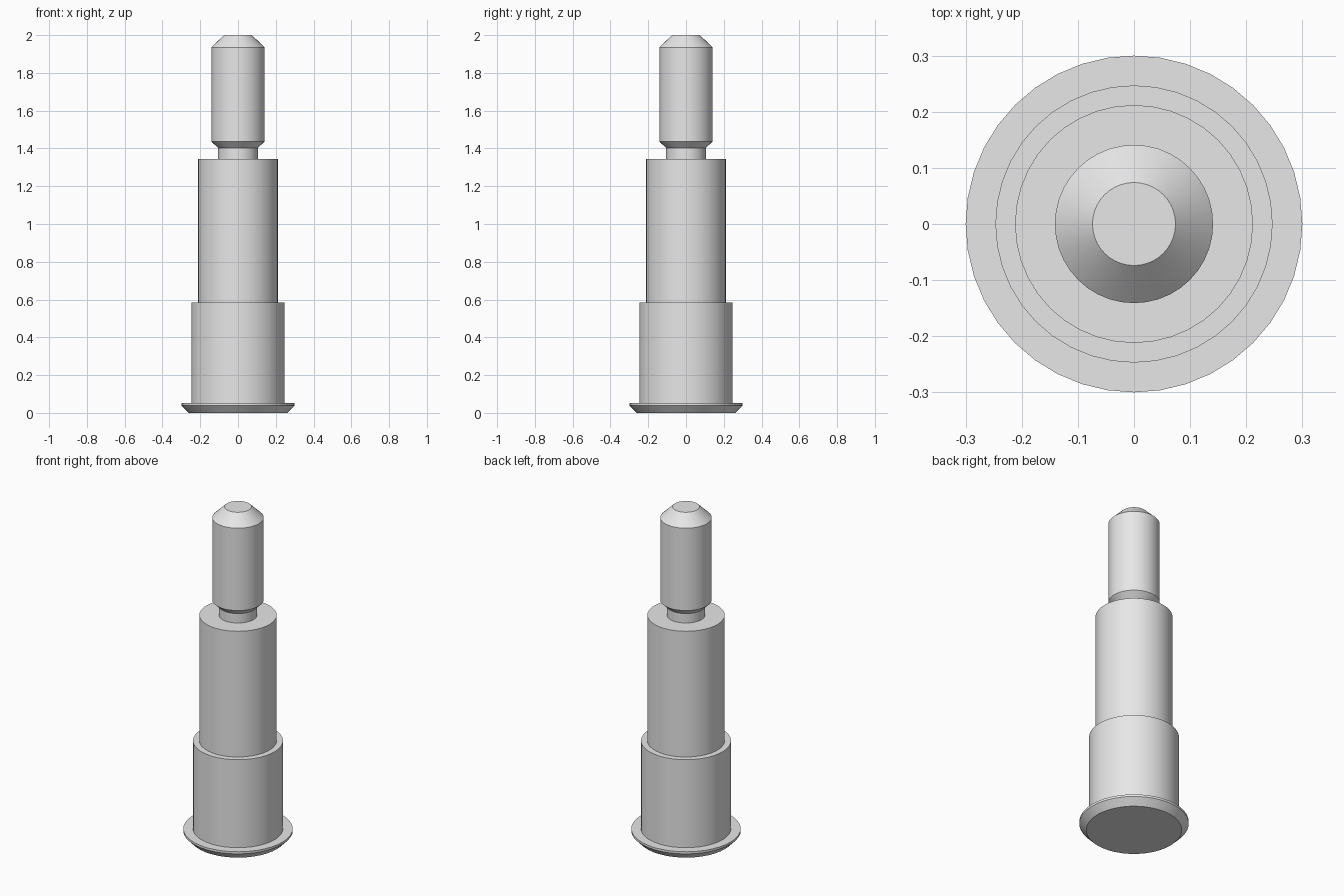
import bpy
import bmesh
import math

SIDES = 40

cube = bpy.data.objects.get("Cube")
if cube:
    bpy.data.objects.remove(cube, do_unlink=True)

steel = bpy.data.materials.new("plain_grey_steel")
steel.use_nodes = True
grey = (0.8, 0.8, 0.8, 1.0)
steel.diffuse_color = grey
steel.node_tree.nodes["Principled BSDF"].inputs["Base Color"].default_value = grey

# Turned profile as (radius, height), from the foot to the tip
profile = [
    (0.262, 0.0), (0.30, 0.04), (0.30, 0.053),    # chamfered flange
    (0.247, 0.053), (0.247, 0.585),               # wide collar
    (0.212, 0.585), (0.212, 1.345),               # main shank
    (0.105, 1.345), (0.105, 1.402),               # undercut neck
    (0.141, 1.437), (0.141, 1.935), (0.074, 2.0)  # chamfered stud
]


def lathe(name, points, material):
    """Turn a profile around z and close both ends with flat caps."""
    bm = bmesh.new()
    rings = []
    for radius, z in points:
        angles = [math.tau * i / SIDES for i in range(SIDES)]
        rings.append([bm.verts.new((radius * math.cos(a), radius * math.sin(a), z))
                      for a in angles])
    for low, high in zip(rings, rings[1:]):
        for i in range(SIDES):
            j = (i + 1) % SIDES
            bm.faces.new((low[i], low[j], high[j], high[i]))
    bm.faces.new(list(reversed(rings[0])))
    bm.faces.new(rings[-1])
    mesh = bpy.data.meshes.new(name)
    bm.to_mesh(mesh)
    bm.free()
    mesh.materials.append(material)
    obj = bpy.data.objects.new(name, mesh)
    bpy.context.collection.objects.link(obj)
    return obj


# One-piece stepped pin, smooth round the sides with crisp steps
pin = lathe("stepped_shoulder_pin", profile, steel)
bpy.ops.object.select_all(action='DESELECT')
pin.select_set(True)
bpy.context.view_layer.objects.active = pin
bpy.ops.object.shade_smooth_by_angle(angle=math.radians(30))
